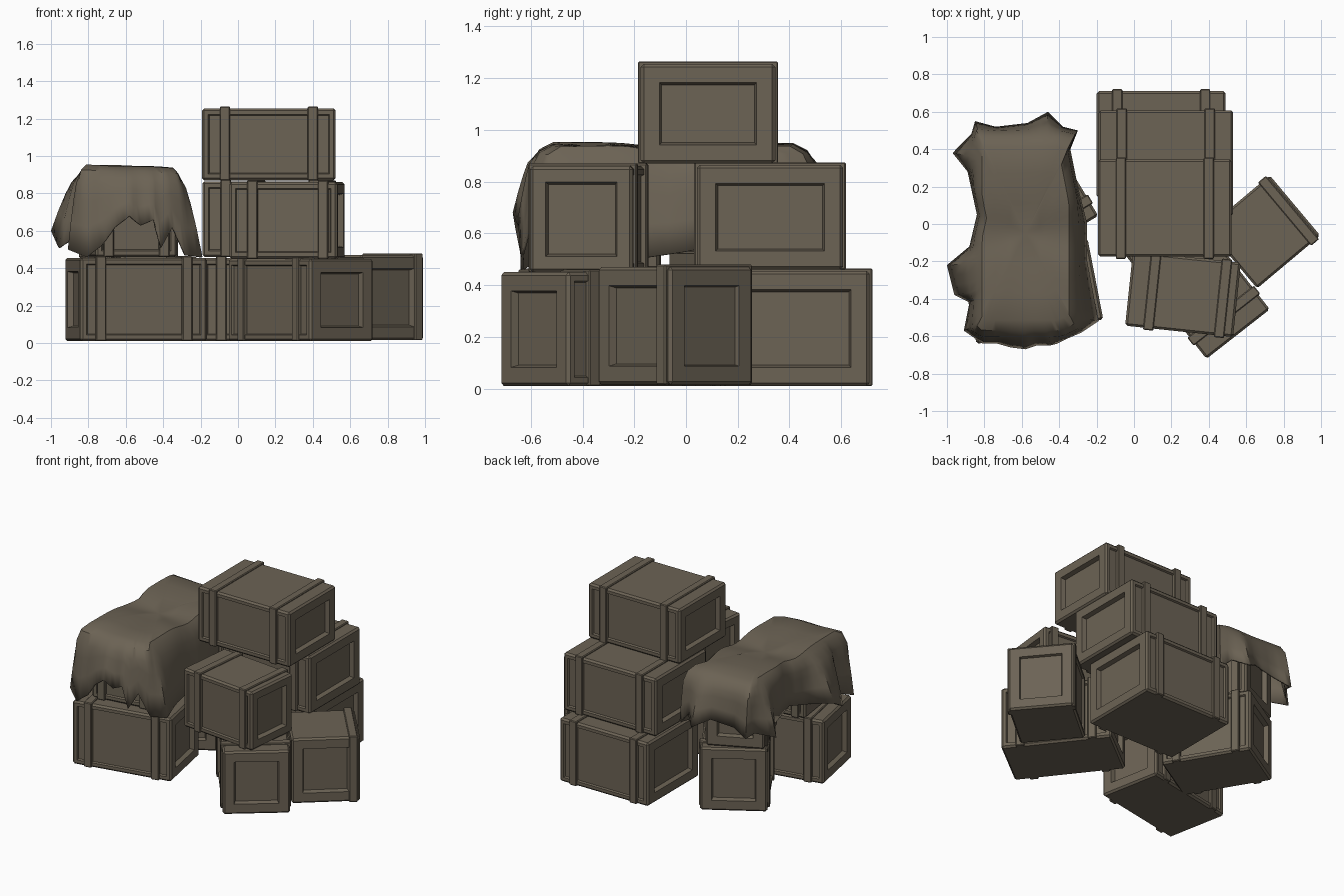
import bpy, bmesh, math
from mathutils import Vector, Matrix, noise

if "Cube" in bpy.data.objects:
    bpy.data.objects.remove(bpy.data.objects["Cube"])

mat = bpy.data.materials.new("weathered brown")
mat.diffuse_color = (0.15, 0.125, 0.09, 1)
mat.use_nodes = True
mat.node_tree.nodes["Principled BSDF"].inputs["Base Color"].default_value = mat.diffuse_color


def finish(bm, name):
    bmesh.ops.recalc_face_normals(bm, faces=bm.faces)
    me = bpy.data.meshes.new(name)
    bm.to_mesh(me)
    bm.free()
    ob = bpy.data.objects.new(name, me)
    bpy.context.collection.objects.link(ob)
    me.materials.append(mat)
    return ob


def box(bm, cx, sx, sy, z0, z1):
    m = Matrix.Translation((cx, 0, (z0 + z1) / 2)) @ Matrix.Diagonal((sx, sy, z1 - z0, 1))
    return bmesh.ops.create_cube(bm, size=1, matrix=m)["verts"]


def crate(name, x, y, z0, z1, L, W, rot, bands, side_window=False, rim=0.085):
    """Long axis along local x: sunken windows on both ends, straps at the given offsets."""
    bm = bmesh.new()
    box(bm, 0, L, W, z0, z1)
    # rounded outer edges
    bmesh.ops.bevel(bm, geom=bm.edges[:], offset=0.012, segments=1, affect='EDGES')
    bm.normal_update()
    big = [f for f in bm.faces if f.calc_area() > 0.1]
    for f in big:
        n = f.normal.copy()
        if abs(n.x) > 0.9 or (side_window and n.y < -0.9):
            bmesh.ops.inset_region(bm, faces=[f], thickness=rim, depth=0)
            bmesh.ops.inset_region(bm, faces=[f], thickness=0.012, depth=-0.03)
        elif abs(n.y) > 0.9:
            bmesh.ops.inset_region(bm, faces=[f], thickness=0.03, depth=0)
            bmesh.ops.inset_region(bm, faces=[f], thickness=0.008, depth=-0.012)
    # straps around the girth
    for b in bands:
        vs = box(bm, b, 0.055, W + 0.022, z0, z1 + 0.01)
        es = list({e for v in vs for e in v.link_edges})
        bmesh.ops.bevel(bm, geom=es, offset=0.005, segments=1, affect='EDGES')
    ob = finish(bm, name)
    ob.location = (x, y, 0)
    ob.rotation_euler = (0, 0, math.radians(rot))
    return ob


B = (-0.235, 0.235)
# right-hand stack
crate("back_bottom_crate", 0.145, 0.425, 0.01, 0.455, 0.69, 0.57, 0, B)
crate("back_middle_crate", 0.17, 0.325, 0.46, 0.865, 0.72, 0.565, 0, B)
crate("top_crate", 0.165, 0.085, 0.87, 1.255, 0.715, 0.52, 0, B)
crate("front_middle_crate", 0.262, -0.375, 0.45, 0.86, 0.58, 0.40, -6, (-0.165, 0.215), rim=0.07)
# angled crates on the ground
crate("front_bottom_crate", 0.335, -0.305, 0.01, 0.45, 0.72, 0.43, -52, B)
crate("right_bottom_crate", 0.692, -0.042, 0.015, 0.47, 0.44, 0.42, 40, (0.175,), True)
# left-hand stack
crate("left_front_bottom_crate", -0.545, -0.36, 0.01, 0.455, 0.69, 0.44, 11, B)
crate("left_back_bottom_crate", -0.53, 0.19, 0.01, 0.45, 0.60, 0.43, 121, (-0.2, 0.2))
crate("left_front_upper_crate", -0.57, -0.32, 0.46, 0.85, 0.44, 0.38, 8, (-0.15, 0.15))
crate("left_back_upper_crate", -0.585, 0.22, 0.45, 0.85, 0.46, 0.38, 115, (-0.15, 0.15))

# tarp: hem outline seen from above (x, y, hem height), counter-clockwise from front right
hem = [(-.19, -.52, .46), (-.22, -.36, .50), (-.25, -.20, .50), (-.25, 0, .53), (-.30, .2, .57),
       (-.34, .40, .56), (-.30, .50, .56), (-.38, .52, .64), (-.46, .60, .60), (-.57, .54, .66),
       (-.74, .52, .64), (-.85, .55, .60), (-.87, .48, .62), (-.97, .38, .58), (-.89, .28, .62),
       (-.84, .05, .64), (-.88, -.12, .60), (-1.0, -.22, .60), (-.96, -.38, .51), (-.88, -.42, .56),
       (-.91, -.57, .50), (-.81, -.64, .46), (-.73, -.64, .52), (-.66, -.66, .62), (-.58, -.67, .68),
       (-.52, -.65, .63), (-.45, -.65, .66), (-.41, -.64, .51), (-.35, -.61, .62), (-.28, -.58, .47)]
cx, cy = -0.58, -0.05


def smooth_hem(sub=3):
    out = []
    for i, a in enumerate(hem):
        b = hem[(i + 1) % len(hem)]
        for k in range(sub):
            out.append(Vector(a).lerp(Vector(b), k / sub))
    return out


def top_z(x, y):
    sag = 0.03 * math.exp(-((y + 0.05) / 0.13) ** 2)
    return 0.947 - sag - 0.03 * (x + 0.6) + 0.012 * noise.noise(Vector((x * 4, y * 4, 0)))


bm = bmesh.new()
rings = []
pts = smooth_hem()
for t in (0.3, 0.6, 0.86, 1.0, 1.15, 1.35, 1.65, 2.0):
    ring = []
    for p in pts:
        # shoulder point where the cloth bends over the crates
        sx = max(-0.85, min(-0.31, cx + (p.x - cx) * 0.93))
        sy = max(-0.59, min(0.49, cy + (p.y - cy) * 0.95))
        if t <= 1:
            s = min(t, 0.96)
            x, y = cx + (sx - cx) * s, cy + (sy - cy) * s
            z = top_z(x, y) - (0.03 if t > 0.9 else 0)
        else:
            f = t - 1
            x = sx + (p.x - sx) * f ** 0.7
            y = sy + (p.y - sy) * f ** 0.7
            z0 = top_z(sx, sy) - 0.04
            z = z0 + (p.z - z0) * f
        ring.append(bm.verts.new((x, y, z)))
    rings.append(ring)
n = len(pts)
mid = bm.verts.new((cx, cy, top_z(cx, cy)))
for i in range(n):
    j = (i + 1) % n
    bm.faces.new((mid, rings[0][i], rings[0][j]))
    for a, b in zip(rings, rings[1:]):
        bm.faces.new((a[i], b[i], b[j], a[j]))
tarp = finish(bm, "tarp")
s = tarp.modifiers.new("thickness", 'SOLIDIFY')
s.thickness = 0.012
bpy.context.view_layer.objects.active = tarp
tarp.select_set(True)
bpy.ops.object.shade_smooth_by_angle(angle=math.radians(35))
